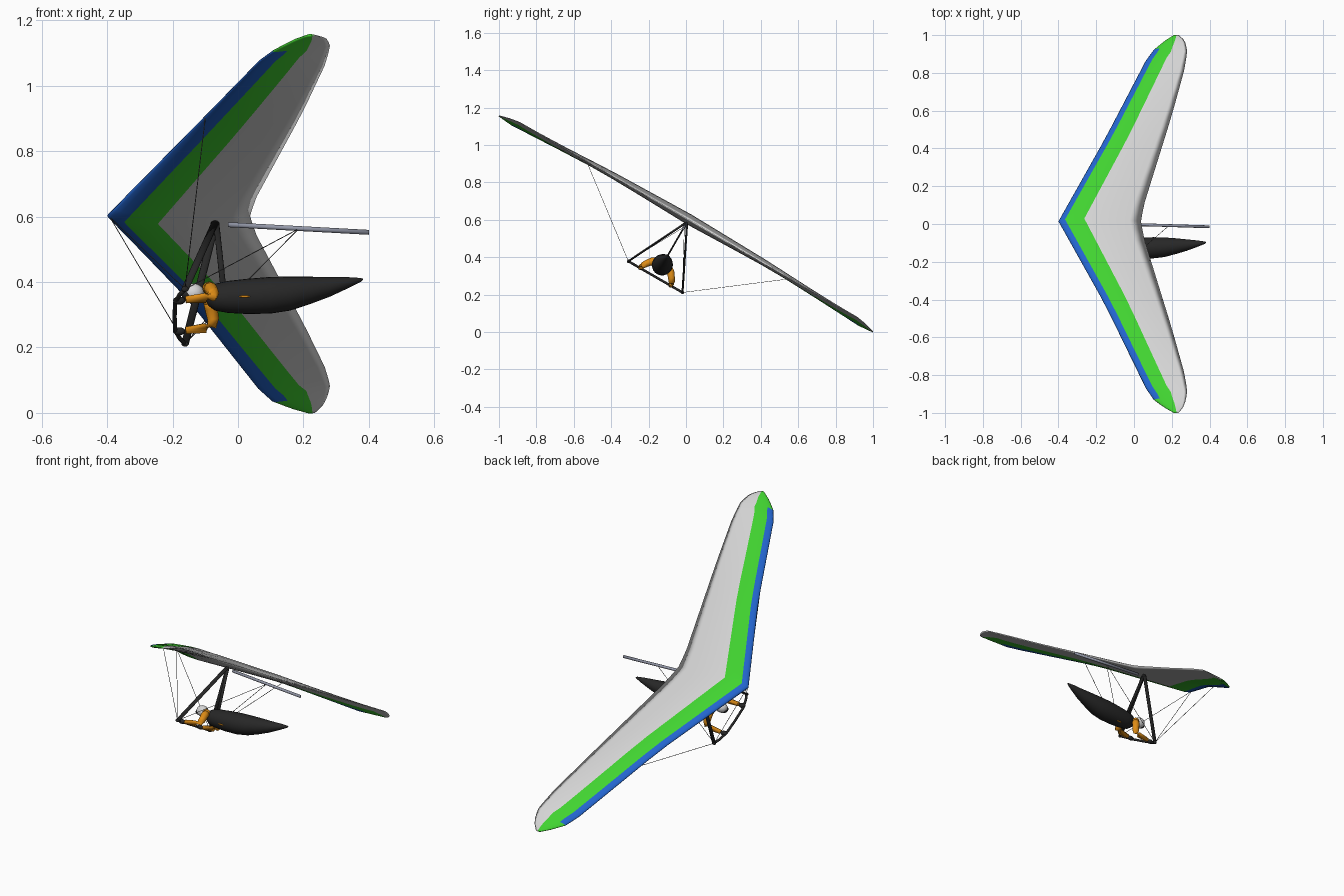
import bpy, bmesh, math
from mathutils import Matrix, Vector

if "Cube" in bpy.data.objects:
    bpy.data.objects.remove(bpy.data.objects["Cube"])

# Everything is built in level glider axes (x aft, y span, z up), then banked 30 degrees.
BANK = Matrix.Translation((0, 0, 0.578)) @ Matrix.Rotation(math.radians(-30), 4, 'X')


def mat(name, r, g, b):
    m = bpy.data.materials.new(name)
    m.diffuse_color = (r, g, b, 1)
    m.use_nodes = True
    m.node_tree.nodes["Principled BSDF"].inputs["Base Color"].default_value = m.diffuse_color
    return m


BLUE = mat("blue", 0.017, 0.13, 0.62)
GREEN = mat("green", 0.053, 0.65, 0.03)
SAIL = mat("light grey", 0.66, 0.66, 0.66)
BLACK = mat("black", 0.02, 0.02, 0.02)
ORANGE = mat("orange", 0.75, 0.27, 0.008)
METAL = mat("metal grey", 0.30, 0.32, 0.40)
WIRE = mat("wire grey", 0.10, 0.10, 0.10)


def add(name, bm, mats, smooth=True):
    bmesh.ops.recalc_face_normals(bm, faces=bm.faces)
    me = bpy.data.meshes.new(name)
    bm.to_mesh(me)
    bm.free()
    for m in mats:
        me.materials.append(m)
    for p in me.polygons:
        p.use_smooth = smooth
    ob = bpy.data.objects.new(name, me)
    bpy.context.collection.objects.link(ob)
    ob.matrix_world = BANK
    return ob


def loft(name, rings, m):
    """Skin closed rings of points and cap both ends."""
    bm = bmesh.new()
    vs = [[bm.verts.new(p) for p in r] for r in rings]
    n = len(vs[0])
    for a, b in zip(vs, vs[1:]):
        for i in range(n):
            bm.faces.new((a[i], a[(i + 1) % n], b[(i + 1) % n], b[i]))
    bm.faces.new(vs[0])
    bm.faces.new(vs[-1])
    return add(name, bm, [m])


def tube(name, pts, radii, m, wide=1.0, seg=12):
    """Round tube along points; wide stretches the section fore and aft."""
    pts = [Vector(p) for p in pts]
    if not isinstance(radii, (list, tuple)):
        radii = [radii] * len(pts)
    rings = []
    for i, p in enumerate(pts):
        t = (pts[min(i + 1, len(pts) - 1)] - pts[max(i - 1, 0)]).normalized()
        ref = Vector((1, 0, 0)) if abs(t.x) < 0.8 else Vector((0, 0, 1))
        u = (ref - t * ref.dot(t)).normalized()
        v = t.cross(u)
        rings.append([p + radii[i] * (u * wide * math.cos(a) + v * math.sin(a))
                      for a in (2 * math.pi * k / seg for k in range(seg))])
    return loft(name, rings, m)


def ball(name, loc, size, m):
    bm = bmesh.new()
    bmesh.ops.create_uvsphere(bm, u_segments=20, v_segments=12, radius=1,
                              matrix=Matrix.Translation(loc) @ Matrix.Diagonal((*size, 1)))
    return add(name, bm, [m])


def lerp(table, s):
    for (a, u), (b, v) in zip(table, table[1:]):
        if s <= b:
            return u + (v - u) * (s - a) / (b - a)
    return table[-1][1]


# Wing: half-span tables of edge position, edge height and thickness
LE_X = [(0, -.4), (.51, -.152), (1, .062), (1.07, .105), (1.12, .16), (1.155, .212)]
TE_X = [(0, .037), (.1, .052), (.65, .2), (.95, .272), (1.04, .281), (1.09, .275), (1.13, .258), (1.155, .236)]
LE_Z = [(0, .028), (.5, .025), (1, -.005), (1.07, -.009), (1.155, 0)]
TE_Z = [(0, .028), (.6, .024), (1.04, .028), (1.1, .018), (1.155, 0)]
TOP = [(0, .030), (.6, .020), (1, .014), (1.12, .009), (1.155, .003)]
BOT = [(0, .028), (.3, .018), (.6, .010), (1.12, .006), (1.155, .003)]
HALF = [0, .05, .12, .22, .34, .46, .58, .7, .82, .92, 1, 1.04, 1.07, 1.1, 1.125, 1.145, 1.155]
STATIONS = [-s for s in HALF[:0:-1]] + HALF


def columns(chord, s, blue, green):
    """Chordwise points with edges on the colour boundaries."""
    k = min(1, chord / .19)
    b, g = blue * k, green * (1 - .2 * s) * k
    d = [b * .1, b * .4, b, (b + g) / 2, g]
    return d + [g + (chord - g) * f for f in (.28, .56, .8)]


def section(y):
    s = abs(y)
    x0, x1, z0, z1 = (lerp(t, s) for t in (LE_X, TE_X, LE_Z, TE_Z))
    c = x1 - x0

    def pt(d, h):
        t = d / c
        return (x0 + d, y, z0 + (z1 - z0) * t + h * 2.6 * math.sqrt(t) * (1 - t))
    top = [pt(d, lerp(TOP, s)) for d in columns(c, s, .035, .137)]
    bot = [pt(d, -lerp(BOT, s)) for d in columns(c, s, .052, .155)]
    return [pt(0, 0)] + top + [pt(c, 0)] + bot[::-1]


bm = bmesh.new()
rows = [[bm.verts.new(p) for p in section(y)] for y in STATIONS]
n = len(rows[0])
for r, (a, b) in enumerate(zip(rows, rows[1:])):
    s = abs(STATIONS[r] + STATIONS[r + 1]) / 2
    for i in range(n):
        f = bm.faces.new((a[i], a[(i + 1) % n], b[(i + 1) % n], b[i]))
        band = min(i, n - 1 - i)
        f.material_index = 2 if band >= 5 else 1 if band >= 3 or s > 1.08 else 0
for end in (rows[0], rows[-1]):
    bm.faces.new(end).material_index = 1
add("wing", bm, [BLUE, GREEN, SAIL])

# Keel tube
tube("keel", [(-.03, 0, -.003), (.4, 0, -.030)], .0075, METAL)

# Control frame: two streamlined downtubes and a bowed base bar
APEX = (-.07, 0, 0)
for side, tag in ((-1, "left"), (1, "right")):
    corner = (-.162, side * .167, -.327)
    tube(tag + "_downtube", [(-.07, side * .006, 0), corner], .0055, BLACK, wide=2.1)
    ball(tag + "_corner_fitting", corner, (.011, .008, .009), BLACK)
    # Rigging wires to nose, keel and leading edge
    for name, end in (("front", (-.392, 0, .024)), ("rear", (.185, 0, -.018)),
                      ("side", (-.1, side * .62, .018))):
        tube(f"{tag}_{name}_wire", [corner, end], .0013, WIRE, seg=6)
tube("base_bar", [(-.162, -.167, -.327), (-.178, -.135, -.327), (-.192, -.085, -.327), (-.194, 0, -.327),
                  (-.192, .085, -.327), (-.178, .135, -.327), (-.162, .167, -.327)], .0065, BLACK)
ball("apex_bracket", APEX, (.014, .010, .010), BLACK)

# Hang strap
tube("hang_strap", [(-.066, 0, 0), (-.045, 0, -.225)], .0045, BLACK, wide=2)

# Harness pod: rings of (x, height, radius)
pod = [(-.098, -.258, .012), (-.09, -.258, .028), (-.07, -.259, .041), (-.03, -.258, .049), (.03, -.256, .054),
       (.10, -.252, .056), (.16, -.246, .052), (.22, -.235, .042), (.28, -.223, .030),
       (.34, -.207, .016), (.375, -.198, .006), (.382, -.196, .002)]
loft("harness_pod", [[(x, r * math.cos(a), z + r * math.sin(a))
                      for a in (2 * math.pi * k / 24 for k in range(24))] for x, z, r in pod], BLACK)

# Pilot head
ball("helmet", (-.137, 0, -.243), (.033, .027, .029), SAIL)
ball("visor", (-.150, 0, -.252), (.0225, .021, .017), BLACK)

# Arms, gloves and side trim, mirrored
for side, tag in ((-1, "left"), (1, "right")):
    tube(tag + "_arm", [(-.088, side * .035, -.248), (-.083, side * .056, -.262), (-.076, side * .078, -.290),
                        (-.080, side * .088, -.306), (-.100, side * .092, -.315), (-.160, side * .094, -.322)],
         [.019, .020, .018, .017, .015, .011], ORANGE)
    ball(tag + "_shoulder", (-.088, side * .036, -.248), (.021, .020, .020), ORANGE)
    ball(tag + "_glove", (-.180, side * .094, -.325), (.019, .013, .012), BLACK)
    ball(tag + "_harness_trim", (.02, side * .046, -.283), (.017, .0035, .0035), ORANGE)
